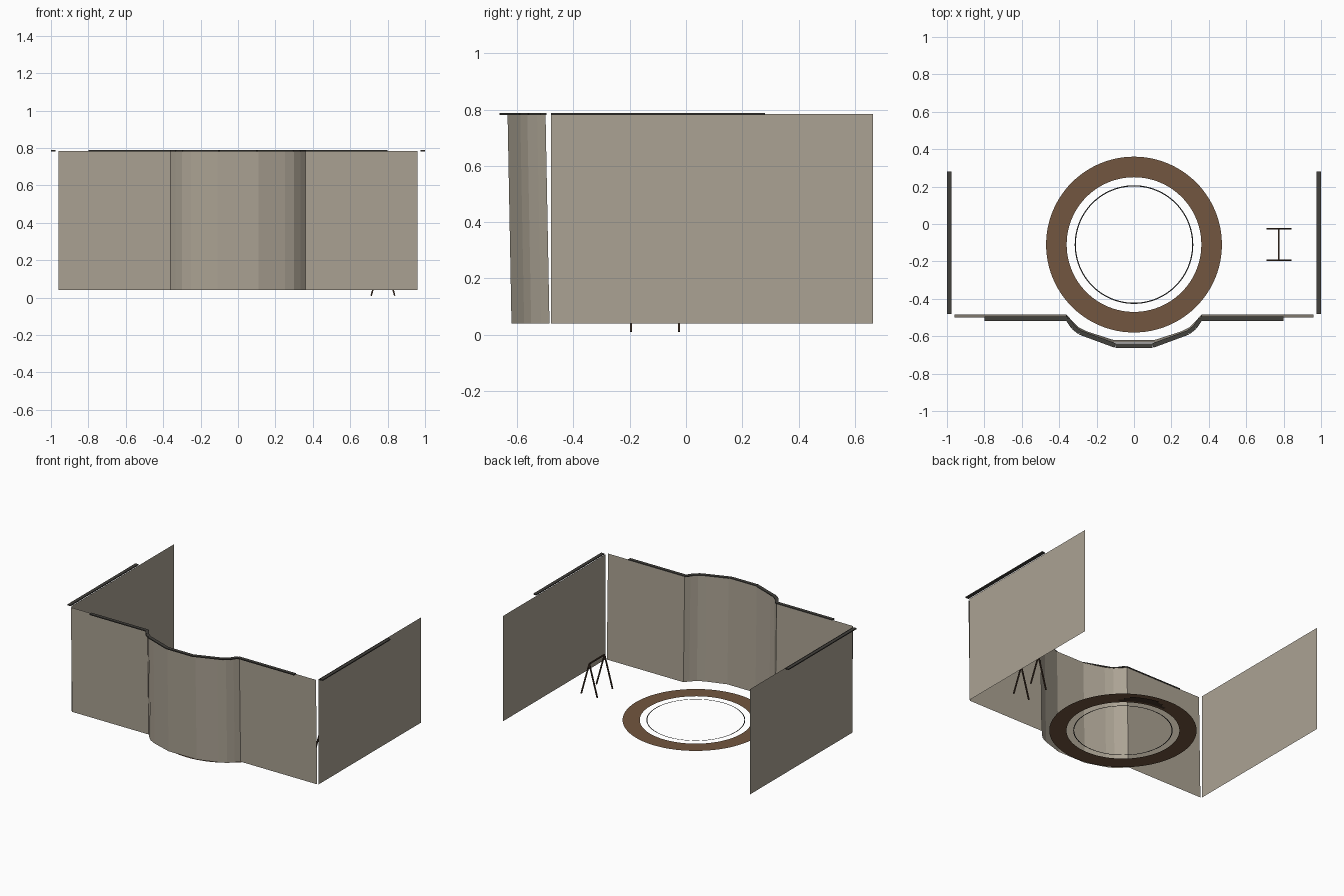
import bpy, bmesh, math
from mathutils import Vector

cube = bpy.data.objects.get("Cube")
if cube:
    bpy.data.objects.remove(cube, do_unlink=True)


def material(name, colour):
    m = bpy.data.materials.new(name)
    m.use_nodes = True
    m.diffuse_color = (*colour, 1)
    m.node_tree.nodes["Principled BSDF"].inputs["Base Color"].default_value = (*colour, 1)
    return m


FABRIC = material("beige fabric", (0.41, 0.365, 0.295))
TRACK = material("dark grey metal", (0.055, 0.052, 0.045))
WOOD = material("brown wood", (0.17, 0.093, 0.05))
DARK_WOOD = material("dark brown wood", (0.055, 0.032, 0.02))
BLACK = material("black line", (0.03, 0.03, 0.03))


def finish(name, bm, mat):
    mesh = bpy.data.meshes.new(name)
    bm.to_mesh(mesh)
    bm.free()
    mesh.materials.append(mat)
    obj = bpy.data.objects.new(name, mesh)
    bpy.context.collection.objects.link(obj)
    return obj


def sheet(name, path, z0, z1, lean, mat):
    """Thin upright sheet along a plan path; the top edge is shifted by lean in y."""
    bm = bmesh.new()
    rows = [(bm.verts.new((x, y, z0)), bm.verts.new((x, y + lean, z1))) for x, y in path]
    for a, b in zip(rows, rows[1:]):
        bm.faces.new((a[0], b[0], b[1], a[1]))
    return finish(name, bm, mat)


def bars(name, segments, width, height, mat):
    """Square bars joining pairs of points, in one mesh."""
    bm = bmesh.new()
    for start, end in segments:
        a, b = Vector(start), Vector(end)
        verts = bmesh.ops.create_cube(bm, size=1)["verts"]
        bmesh.ops.scale(bm, verts=verts, vec=(width, height, (b - a).length))
        turn = (b - a).to_track_quat("Z", "Y").to_matrix()
        bmesh.ops.rotate(bm, verts=verts, matrix=turn)
        bmesh.ops.translate(bm, verts=verts, vec=(a + b) / 2)
    return finish(name, bm, mat)


def flat_ring(name, inner, outer, z, mat, start=0, end=360, steps=96):
    """Flat ring, or part of one, around the floor centre."""
    bm = bmesh.new()
    rows = []
    for i in range(steps + 1):
        t = math.radians(start + (end - start) * i / steps)
        rows.append([bm.verts.new((r * math.cos(t), CENTRE_Y + r * math.sin(t), z))
                     for r in (inner, outer)])
    for a, b in zip(rows, rows[1:]):
        bm.faces.new((a[0], a[1], b[1], b[0]))
    bmesh.ops.remove_doubles(bm, verts=bm.verts, dist=1e-5)
    return finish(name, bm, mat)


def mirrored(half):
    return [(-x, y) for x, y in half] + [(x, y) for x, y in reversed(half)]


CENTRE_Y = -0.11
BOTTOM, TOP = 0.04, 0.785

# Front curtain with its bowed middle
front_half = [(0.96, -0.485), (0.36, -0.485), (0.335, -0.515), (0.30, -0.55),
              (0.25, -0.575), (0.11, -0.62)]
sheet("front_curtain", mirrored(front_half), BOTTOM, TOP, -0.014, FABRIC)

# Front track, a separate straight length for each bend
track_half = [(0.80, -0.507), (0.355, -0.507), (0.325, -0.552), (0.29, -0.58), (0.10, -0.65)]
path = [(x, y, TOP) for x, y in mirrored(track_half)]
bars("front_track", zip(path, path[1:]), 0.024, 0.007, TRACK)

# Side curtains and their tracks
for side, s in (("left", 1), ("right", -1)):
    sheet(side + "_curtain", [(s * 0.968, -0.48), (s * 0.968, 0.665)], BOTTOM, TOP, 0, FABRIC)
    bars(side + "_track", [((s * 0.988, -0.48, TOP), (s * 0.988, 0.28, TOP))],
         0.024, 0.007, TRACK)

# Floor ring and the thin line inside it
flat_ring("floor_ring", 0.36, 0.47, 0.012, WOOD)
flat_ring("inner_line", 0.311, 0.317, 0.012, BLACK)

# Shallow curved layers under the back of the ring
for i in range(3):
    flat_ring("under_layer_%d" % (i + 1), 0.38 + 0.025 * i, 0.40 + 0.025 * i,
              0.009 - 0.004 * i, DARK_WOOD, 46 + 5 * i, 93 - 6 * i, 16)

# Trestle: two splayed leg pairs and a ridge bar
RIDGE_X, RIDGE_Z = 0.775, 0.235
ends = (-0.195, -0.025)
legs = [((RIDGE_X, y, RIDGE_Z), (RIDGE_X + s * 0.063, y, 0.01)) for y in ends for s in (-1, 1)]
ridge = [((RIDGE_X, ends[0], RIDGE_Z), (RIDGE_X, ends[1], RIDGE_Z))]
bars("trestle", legs + ridge, 0.008, 0.008, DARK_WOOD)
